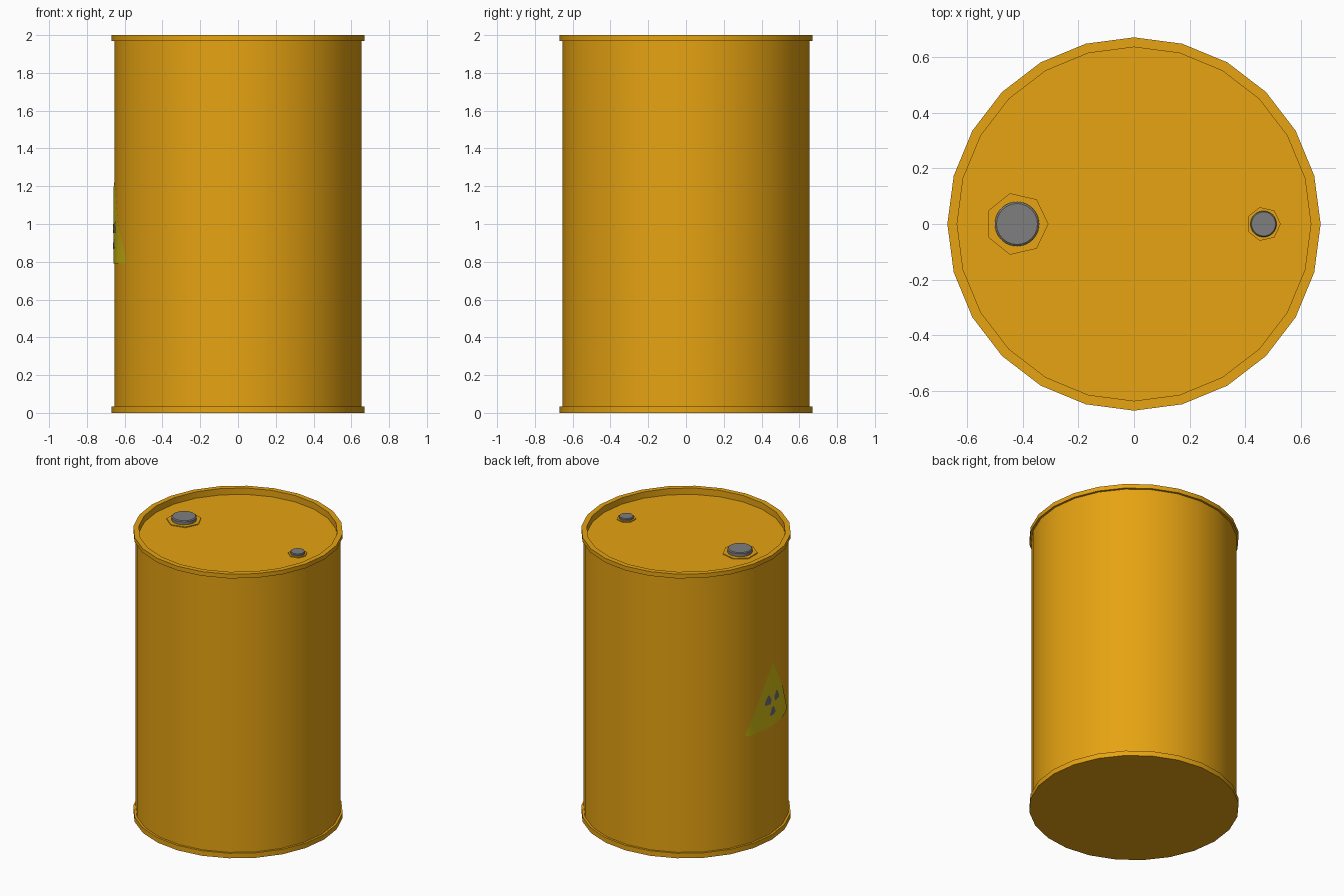
import bpy, bmesh, math
from mathutils import Vector

if "Cube" in bpy.data.objects:
    bpy.data.objects.remove(bpy.data.objects["Cube"])

SIDES = 24
R_BODY = 0.655


def material(name, rgb):
    m = bpy.data.materials.new(name)
    m.diffuse_color = (*rgb, 1.0)
    m.use_nodes = True
    m.node_tree.nodes["Principled BSDF"].inputs["Base Color"].default_value = m.diffuse_color
    return m


ORANGE = material("orange paint", (0.79, 0.366, 0.006))
GREY = material("grey metal", (0.21, 0.21, 0.215))
OLIVE = material("olive yellow sign", (0.66, 0.52, 0.006))
DARK = material("dark sign mark", (0.16, 0.155, 0.21))


def finish(bm, name, mat):
    me = bpy.data.meshes.new(name)
    bm.to_mesh(me)
    bm.free()
    me.materials.append(mat)
    ob = bpy.data.objects.new(name, me)
    bpy.context.collection.objects.link(ob)
    bpy.ops.object.select_all(action='DESELECT')
    ob.select_set(True)
    bpy.context.view_layer.objects.active = ob
    bpy.ops.object.shade_smooth_by_angle(angle=math.radians(30))
    return ob


def lathe(name, profile, mat, sides=SIDES, centre=(0, 0)):
    """Revolve (radius, z) points; the profile runs with the outside on its right."""
    bm = bmesh.new()
    rings = []
    for r, z in profile:
        if r == 0:
            rings.append([bm.verts.new((*centre, z))] * sides)
        else:
            rings.append([bm.verts.new((centre[0] + r * math.cos(2 * math.pi * i / sides),
                                        centre[1] + r * math.sin(2 * math.pi * i / sides), z))
                          for i in range(sides)])
    for a, b in zip(rings, rings[1:]):
        for i in range(sides):
            j = (i + 1) % sides
            corners = list(dict.fromkeys((a[i], a[j], b[j], b[i])))
            bm.faces.new(corners)
    return finish(bm, name, mat)


def wrapped_plate(name, outlines, mat, lift, mid_angle=math.radians(182.5)):
    """Wrap flat (u, z) outlines onto the many-sided drum wall."""
    step = 2 * math.pi / SIDES
    bm = bmesh.new()
    for pts in outlines:
        bm.faces.new([bm.verts.new((mid_angle + u / R_BODY, z, 0)) for u, z in pts])
    for k in range(SIDES):  # cut along the wall's edges so the plate follows its facets
        bmesh.ops.bisect_plane(bm, geom=bm.verts[:] + bm.edges[:] + bm.faces[:],
                               plane_co=Vector((k * step, 0, 0)), plane_no=Vector((1, 0, 0)))
    for v in bm.verts:
        th, z = v.co.x, v.co.y
        off = (th + 1e-6) % step - step / 2
        r = R_BODY * math.cos(step / 2) / math.cos(off) + lift
        v.co = (r * math.cos(th), r * math.sin(th), z)
    return finish(bm, name, mat)


def arc(cx, cz, r, a0, a1, n):
    return [(cx + r * math.cos(math.radians(a0 + (a1 - a0) * i / n)),
             cz + r * math.sin(math.radians(a0 + (a1 - a0) * i / n))) for i in range(n + 1)]


# Drum: base with rim, wall, top rim and sunken lid
LID = 1.955
lathe("bottom_rim", [(0, 0), (0.67, 0), (0.67, 0.035), (R_BODY, 0.035)], ORANGE)
lathe("drum_wall", [(R_BODY, 0.035), (R_BODY, 1.97)], ORANGE)
lathe("top_rim", [(R_BODY, 1.97), (0.67, 1.97), (0.67, 2.0), (0.635, 2.0), (0.635, LID)], ORANGE)
lathe("lid", [(0.635, LID), (0, LID)], ORANGE)

# Two screw caps, each on a seven-sided flange
for label, x, flange, r, top in (("large", -0.42, 0.113, 0.08, 1.987),
                                 ("small", 0.465, 0.062, 0.047, 1.976)):
    lathe(label + "_cap_flange", [(flange, LID), (flange, LID + 0.006), (0, LID + 0.006)],
          ORANGE, 7, (x, 0))
    lathe(label + "_cap", [(r, LID), (r, top - 0.005), (r * 0.92, top), (0, top)],
          GREY, 24, (x, 0))

# Warning sign: rounded triangle and three-bladed mark
triangle = (arc(-0.228, 0.812, 0.022, 150, 270, 6) + arc(0.228, 0.812, 0.022, 270, 390, 6)
            + arc(0, 1.2, 0.022, 30, 150, 6))
wrapped_plate("sign_plate", [triangle], OLIVE, 0.003)
blades = [arc(0, 0.95, 0.085, a - 27, a + 27, 6) + arc(0, 0.95, 0.03, a + 27, a - 27, 3)
          for a in (30, 150, 270)]
wrapped_plate("sign_mark", blades, DARK, 0.006)
